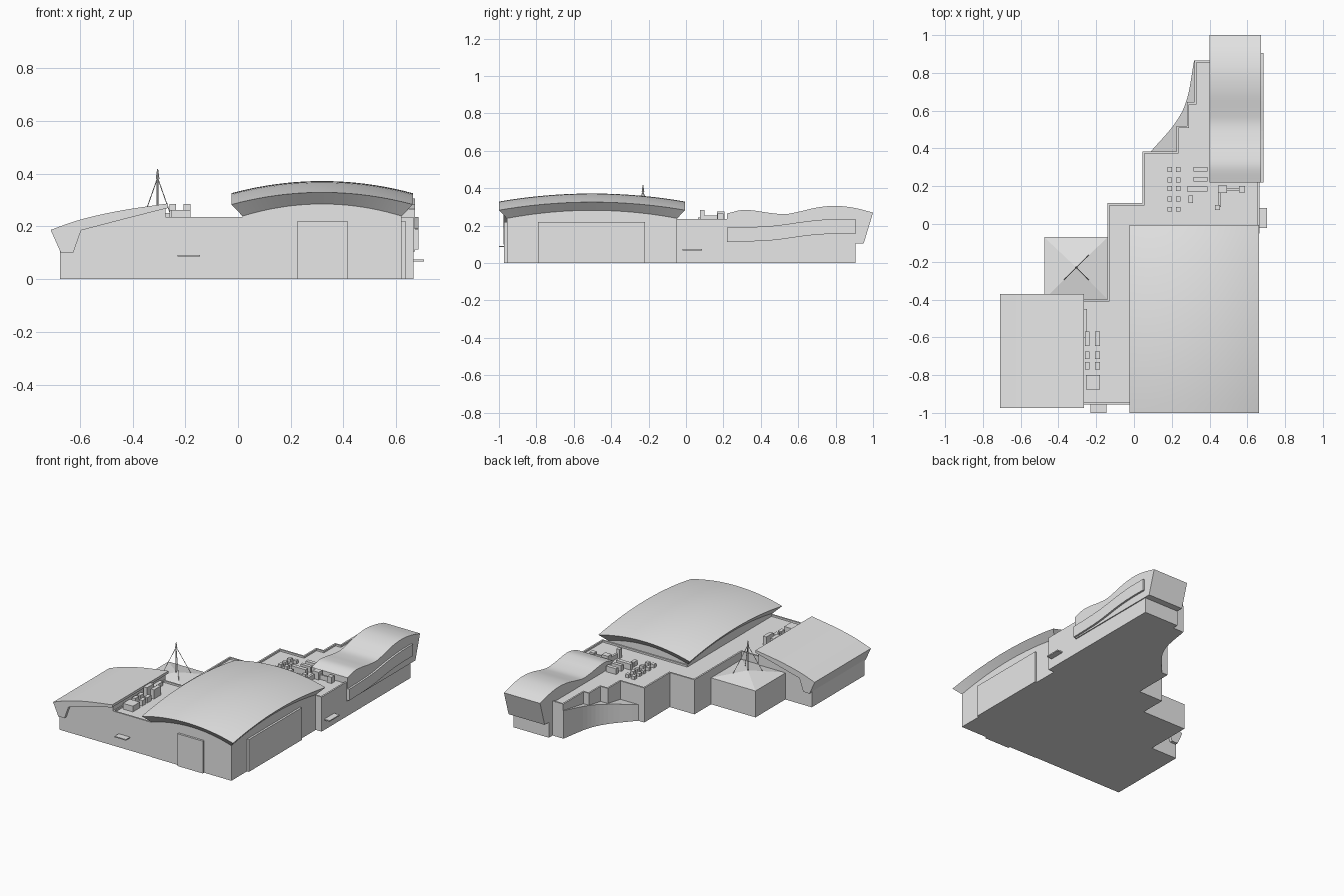
import bpy, bmesh
from mathutils import Vector

cube = bpy.data.objects.get("Cube")
if cube:
    bpy.data.objects.remove(cube, do_unlink=True)

grey = bpy.data.materials.new("plain_grey")
grey.use_nodes = True
grey.diffuse_color = (0.8, 0.8, 0.8, 1)
grey.node_tree.nodes["Principled BSDF"].inputs["Base Color"].default_value = (0.8, 0.8, 0.8, 1)


def finish(name, bm, smooth=False):
    bmesh.ops.recalc_face_normals(bm, faces=bm.faces)
    mesh = bpy.data.meshes.new(name)
    bm.to_mesh(mesh)
    bm.free()
    mesh.materials.append(grey)
    ob = bpy.data.objects.new(name, mesh)
    bpy.context.collection.objects.link(ob)
    if smooth:
        bpy.ops.object.select_all(action="DESELECT")
        ob.select_set(True)
        bpy.context.view_layer.objects.active = ob
        bpy.ops.object.shade_smooth_by_angle(angle=0.5)
    return ob


def prism_mesh(points, axis, low, high):
    """Extrude a 2D outline along an axis: x takes (y, z), y takes (x, z), z takes (x, y)."""
    def place(p, d):
        return {"x": (d, p[0], p[1]), "y": (p[0], d, p[1]), "z": (p[0], p[1], d)}[axis]
    bm = bmesh.new()
    a = [bm.verts.new(place(p, low)) for p in points]
    b = [bm.verts.new(place(p, high)) for p in points]
    bm.faces.new(a)
    top = bm.faces.new(b)
    for i in range(len(a)):
        j = (i + 1) % len(a)
        bm.faces.new((a[i], a[j], b[j], b[i]))
    bmesh.ops.recalc_face_normals(bm, faces=bm.faces)
    return bm, top


def prism(name, points, axis, low, high, smooth=False):
    return finish(name, prism_mesh(points, axis, low, high)[0], smooth)


def box(name, x0, x1, y0, y1, z0, z1):
    return prism(name, [(x0, y0), (x1, y0), (x1, y1), (x0, y1)], "z", z0, z1)


def rod(name, start, end, r0, r1, sides=8):
    start, end = Vector(start), Vector(end)
    bm = bmesh.new()
    bmesh.ops.create_cone(bm, cap_ends=True, segments=sides, radius1=r0, radius2=r1,
                          depth=(end - start).length)
    turn = (end - start).to_track_quat("Z", "Y")
    for v in bm.verts:
        v.co = turn @ v.co + (start + end) / 2
    return finish(name, bm)


def curve_through(points, steps=5):
    """Catmull-Rom curve through 2D points."""
    p = [Vector(q) for q in points]
    p = [2 * p[0] - p[1]] + p + [2 * p[-1] - p[-2]]
    out = []
    for i in range(1, len(p) - 2):
        a, b, c, d = p[i - 1:i + 3]
        for k in range(steps):
            t = k / steps
            out.append(0.5 * (2 * b + (c - a) * t + (2 * a - 5 * b + 4 * c - d) * t ** 2
                              + (3 * b - a - 3 * c + d) * t ** 3))
    return [tuple(q) for q in out + [p[-2]]]


# Flat-roofed main body with a parapet and stepped back corner
ROOF = 0.235
steps = [(0.32, 0.865), (0.32, 0.645), (0.28, 0.645), (0.28, 0.52), (0.225, 0.52), (0.225, 0.385)]
outline = [(-0.28, -0.955), (0.03, -0.955), (0.03, -0.05), (0.665, -0.05), (0.665, 0.905),
           (0.40, 0.905), (0.40, 0.865)] + steps + [
           (0.045, 0.385), (0.045, 0.11), (-0.14, 0.11), (-0.14, -0.40), (-0.28, -0.40)]
bm, top = prism_mesh(outline, "z", 0, ROOF)
bmesh.ops.inset_region(bm, faces=[top], thickness=0.016, depth=0)
bmesh.ops.translate(bm, verts=bmesh.ops.extrude_discrete_faces(bm, faces=[top])["faces"][0].verts,
                    vec=(0, 0, -0.012))
finish("main_body", bm)

# Low curved terrace with a sloping top, beside the steps
curve = curve_through([(0.09, 0.385), (0.215, 0.53), (0.28, 0.66), (0.318, 0.865)])
bm, top = prism_mesh(curve + [(0.35, 0.865), (0.35, 0.385)], "z", 0, 1)
for v in top.verts:
    v.co.z = 0.11 + 0.17 * (v.co.y - 0.385)
finish("curved_terrace", bm)

# Great hall: domed roof over a sloping soffit and walls
N, CX, CY, HX, HY, INSET = 20, 0.319, -0.5025, 0.344, 0.4975, 0.042
bm = bmesh.new()
grid = {}
for i in range(N + 1):
    for j in range(N + 1):
        u, v = 2 * i / N - 1, 2 * j / N - 1
        grid[i, j] = bm.verts.new((CX + HX * u, CY + HY * v, 0.372 - 0.046 * u * u - 0.043 * v * v))
for i in range(N):
    for j in range(N):
        bm.faces.new((grid[i, j], grid[i + 1, j], grid[i + 1, j + 1], grid[i, j + 1]))
edge = ([grid[i, 0] for i in range(N)] + [grid[N, j] for j in range(N)]
        + [grid[N - i, N] for i in range(N)] + [grid[0, N - j] for j in range(N)])
kx, ky = (HX - INSET) / HX, (HY - INSET) / HY
soffit, foot = [], []
for v in edge:
    x, y = CX + (v.co.x - CX) * kx, CY + (v.co.y - CY) * ky
    soffit.append(bm.verts.new((x, y, v.co.z - 0.044)))
    foot.append(bm.verts.new((x, y, 0)))
for upper, lower in ((edge, soffit), (soffit, foot)):
    for i in range(len(edge)):
        j = (i + 1) % len(edge)
        bm.faces.new((upper[i], upper[j], lower[j], lower[i]))
bm.faces.new(foot)
finish("great_hall", bm, True)
box("front_hall_door", 0.225, 0.415, -0.972, -0.94, 0, 0.22)
box("side_hall_door", 0.60, 0.635, -0.79, -0.22, 0, 0.22)

# West hall: arched roof, edge wedge and walls
arch = curve_through([(-0.71, 0.187), (-0.6, 0.225), (-0.45, 0.259), (-0.265, 0.287)])
prism("west_roof", arch + [(-0.265, 0.27), (-0.43, 0.228), (-0.595, 0.185), (-0.71, 0.185)],
      "y", -0.975, -0.37, True)
prism("west_roof_wedge", [(-0.71, 0.185), (-0.595, 0.185), (-0.625, 0.10), (-0.672, 0.10)],
      "y", -0.975, -0.37)
prism("west_walls", [(-0.675, 0), (-0.675, 0.15), (-0.60, 0.19), (-0.43, 0.235), (-0.275, 0.272),
                     (-0.275, 0)], "y", -0.955, -0.39)

# Small block with a shallow pyramid roof
X0, X1, Y0, Y1 = -0.475, -0.14, -0.40, -0.07
box("pyramid_block", X0, X1, Y0, Y1, 0, 0.18)
bm = bmesh.new()
base = [bm.verts.new((x, y, 0.18)) for x, y in ((X0, Y0), (X1, Y0), (X1, Y1), (X0, Y1))]
tip = bm.verts.new((-0.305, -0.23, 0.215))
bm.faces.new(base)
for i in range(4):
    bm.faces.new((base[i], base[(i + 1) % 4], tip))
finish("pyramid_roof", bm)

# Mast with three guy wires
rod("mast", (-0.305, -0.23, 0.20), (-0.305, -0.23, 0.385), 0.0035, 0.0035)
rod("mast_tip", (-0.305, -0.23, 0.38), (-0.305, -0.23, 0.418), 0.007, 0.002)
for dx, dy in ((0.067, 0.067), (-0.067, -0.067), (0.067, -0.067)):
    rod("guy_wire", (-0.305, -0.23, 0.385), (-0.305 + dx, -0.23 + dy, 0.195), 0.0018, 0.0018, 5)

# Wave-roofed wing with a slanted back end
wave = curve_through([(0.22, 0.265), (0.30, 0.284), (0.37, 0.28), (0.45, 0.268), (0.53, 0.262),
                      (0.60, 0.274), (0.70, 0.297), (0.80, 0.306), (0.90, 0.295), (1.0, 0.27)], 4)
prism("wave_wing", wave + [(0.95, 0.105), (0.88, 0.105), (0.22, 0.105)], "x", 0.40, 0.672, True)

# Raised curving band on the side of the wave wing
low = curve_through([(0.22, 0.113), (0.45, 0.121), (0.65, 0.147), (0.78, 0.156), (0.905, 0.156)])
high = curve_through([(0.22, 0.19), (0.45, 0.198), (0.65, 0.224), (0.78, 0.235), (0.905, 0.236)])
prism("side_band", low + high[::-1], "x", 0.66, 0.685)

# Entrance canopies
box("front_canopy", -0.23, -0.145, -1.0, -0.95, 0.085, 0.092)
box("side_canopy", 0.66, 0.705, -0.02, 0.085, 0.066, 0.074)

# Rooftop plant beside the west hall
BASE = 0.22
box("plant_box", -0.255, -0.18, -0.875, -0.80, BASE, 0.262)
box("low_duct", -0.29, -0.25, -0.60, -0.45, BASE, 0.25)
for x in (-0.26, -0.206):
    for y0, y1, z in ((-0.77, -0.73, 0.26), (-0.715, -0.675, 0.26), (-0.645, -0.57, 0.285)):
        box("west_vent", x, x + 0.025, y0, y1, BASE, z)

# Rooftop plant on the back block
for x in (0.178, 0.223):
    for y in (0.065, 0.12, 0.175, 0.22, 0.275):
        box("small_vent", x, x + 0.024, y, y + 0.026, BASE, 0.245)
for x0, y0, y1 in ((0.315, 0.278, 0.303), (0.315, 0.225, 0.248), (0.28, 0.172, 0.198)):
    box("long_vent", x0, 0.39, y0, y1, BASE, 0.262)
box("square_vent", 0.288, 0.312, 0.11, 0.15, BASE, 0.255)
box("air_handler", 0.445, 0.492, 0.165, 0.205, BASE, 0.275)
box("duct_across", 0.49, 0.56, 0.178, 0.19, BASE, 0.255)
box("duct_along", 0.445, 0.46, 0.09, 0.17, BASE, 0.255)
box("duct_end", 0.43, 0.455, 0.075, 0.10, BASE, 0.285)
box("chimney", 0.555, 0.587, 0.168, 0.2, BASE, 0.265)
